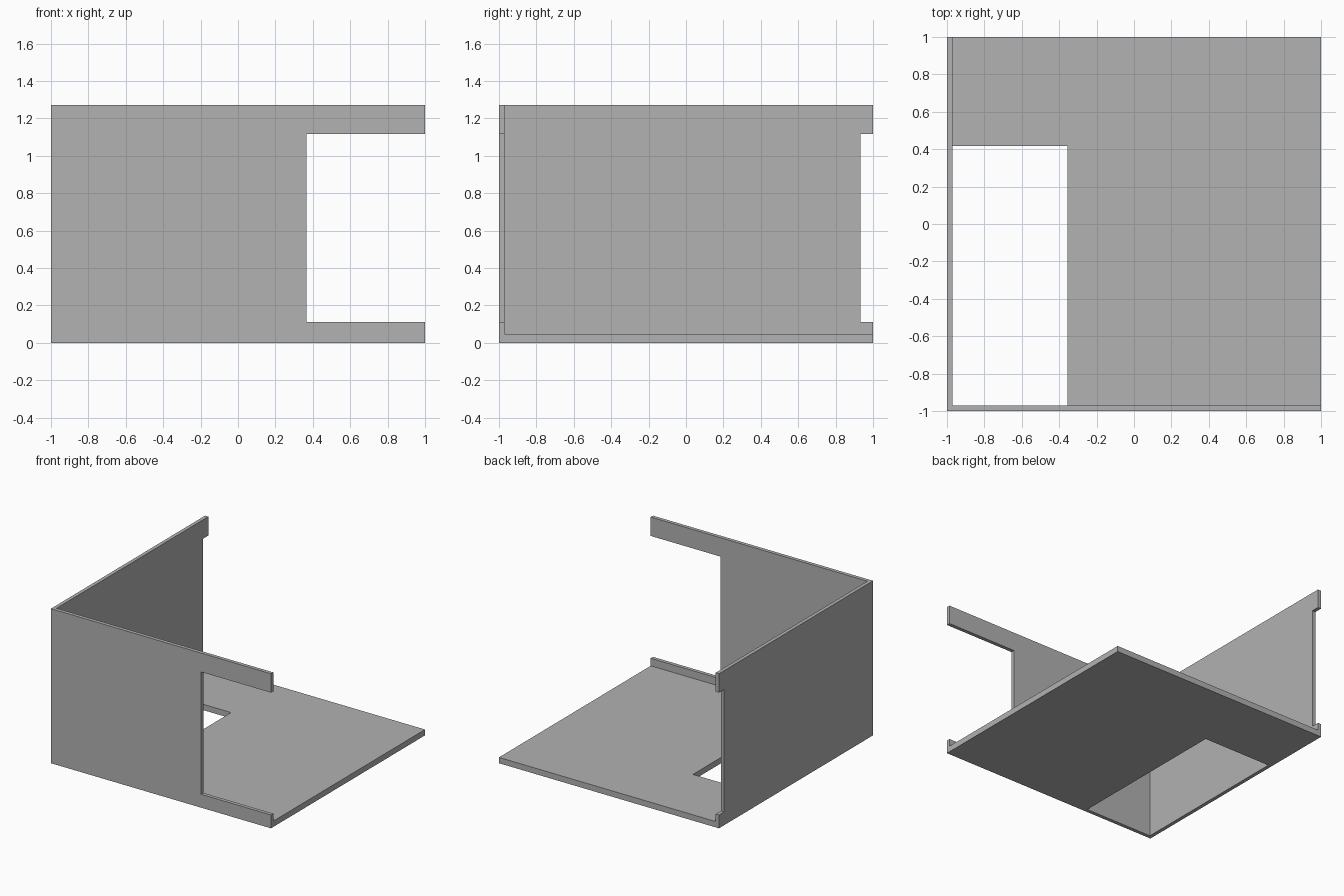
import bpy
import bmesh
from mathutils import Vector

if "Cube" in bpy.data.objects:
    bpy.data.objects.remove(bpy.data.objects["Cube"], do_unlink=True)

# Overall sizes
HEIGHT = 1.27
WALL = 0.03
FLOOR = 0.048
INNER = WALL - 1
NOTCH_LOW, NOTCH_HIGH = 0.11, 1.115

# Single flat material
grey = bpy.data.materials.new("plain grey")
grey.use_nodes = True
colour = (0.445, 0.445, 0.445, 1)
grey.diffuse_color = colour
grey.node_tree.nodes["Principled BSDF"].inputs["Base Color"].default_value = colour


def extrude_profile(name, points, offset):
    """Make a solid panel from an outline pushed along an offset."""
    bm = bmesh.new()
    face = bm.faces.new([bm.verts.new(p) for p in points])
    result = bmesh.ops.extrude_face_region(bm, geom=[face], use_keep_orig=True)
    moved = [g for g in result["geom"] if isinstance(g, bmesh.types.BMVert)]
    bmesh.ops.translate(bm, verts=moved, vec=Vector(offset))
    bmesh.ops.recalc_face_normals(bm, faces=bm.faces)
    mesh = bpy.data.meshes.new(name)
    bm.to_mesh(mesh)
    bm.free()
    mesh.materials.append(grey)
    obj = bpy.data.objects.new(name, mesh)
    bpy.context.collection.objects.link(obj)
    return obj


def notched_outline(start, notch):
    """Wall outline with a rectangular opening at its free end."""
    return [(start, 0), (1, 0), (1, NOTCH_LOW), (notch, NOTCH_LOW),
            (notch, NOTCH_HIGH), (1, NOTCH_HIGH), (1, HEIGHT), (start, HEIGHT)]


# Front wall with a wide opening
extrude_profile("front_wall",
                [(u, -1, z) for u, z in notched_outline(-1, 0.365)],
                (0, WALL, 0))

# Side wall with a narrow notch at the back
extrude_profile("right_side_wall",
                [(-1, u, z) for u, z in notched_outline(INNER, 0.933)],
                (WALL, 0, 0))

# Floor with a rectangular cut-out in the walled corner
HOLE_X, HOLE_Y = -0.355, 0.417
floor_outline = [(HOLE_X, INNER), (1, INNER), (1, 1), (INNER, 1),
                 (INNER, HOLE_Y), (HOLE_X, HOLE_Y)]
extrude_profile("floor", [(x, y, 0) for x, y in floor_outline], (0, 0, FLOOR))
